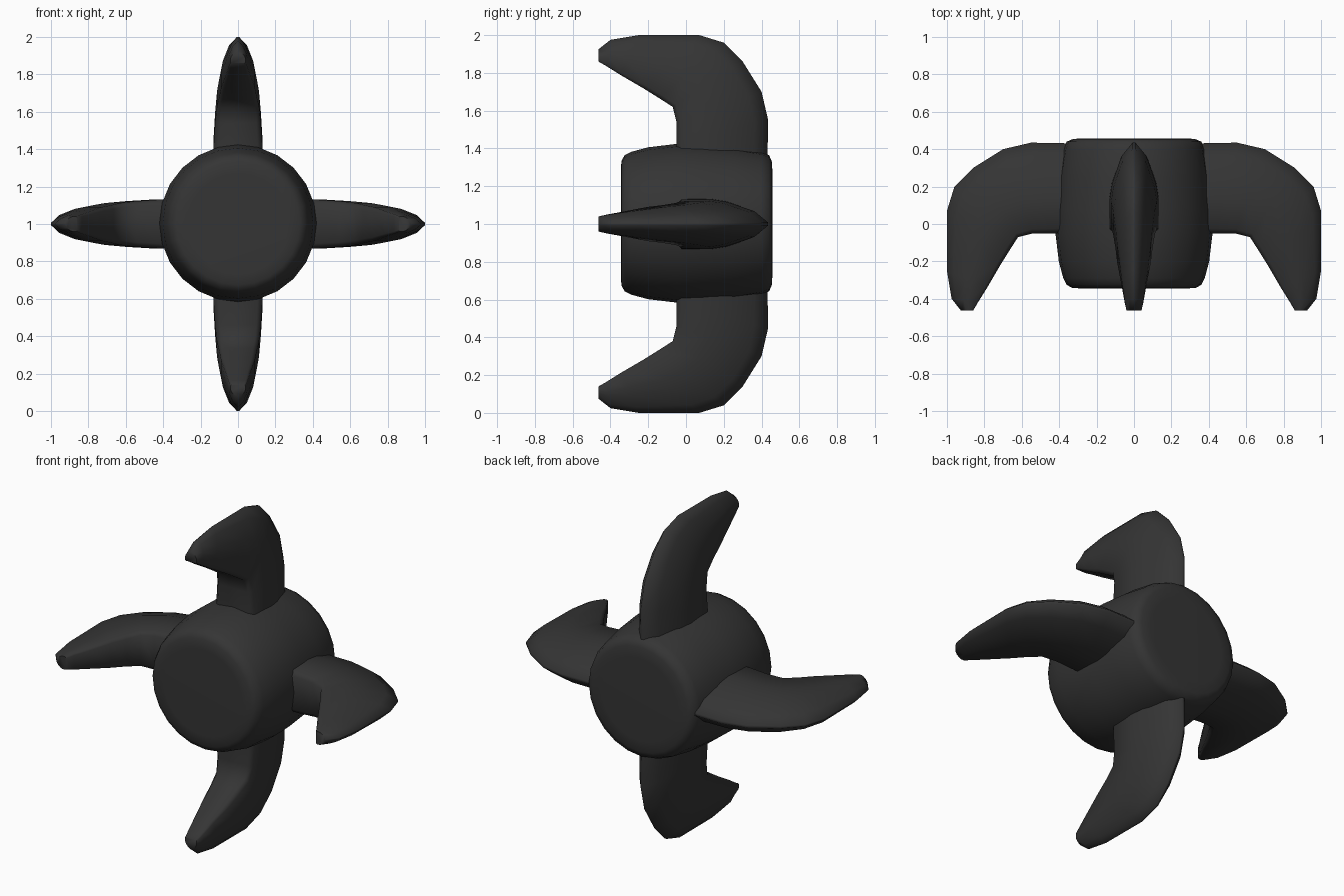
import bpy, bmesh, math
from mathutils import Matrix, Vector

if "Cube" in bpy.data.objects:
    bpy.data.objects.remove(bpy.data.objects["Cube"])

CENTRE = Vector((0, 0, 1.0))
dark = bpy.data.materials.new("dark_plastic")
dark.diffuse_color = (0.035, 0.035, 0.035, 1)
dark.use_nodes = True
dark.node_tree.nodes["Principled BSDF"].inputs["Base Color"].default_value = dark.diffuse_color


def skin(name, rings, angle):
    """Join closed rings of points into a capped, smooth-shaded object."""
    bm = bmesh.new()
    loops = [[bm.verts.new(p) for p in ring] for ring in rings]
    n = len(loops[0])
    for a, b in zip(loops, loops[1:]):
        for i in range(n):
            j = (i + 1) % n
            bm.faces.new((a[i], a[j], b[j], b[i]))
    bm.faces.new(loops[0])
    bm.faces.new(loops[-1])
    bmesh.ops.recalc_face_normals(bm, faces=bm.faces)
    mesh = bpy.data.meshes.new(name)
    bm.to_mesh(mesh)
    bm.free()
    mesh.materials.append(dark)
    obj = bpy.data.objects.new(name, mesh)
    bpy.context.collection.objects.link(obj)
    bpy.ops.object.select_all(action='DESELECT')
    obj.select_set(True)
    bpy.context.view_layer.objects.active = obj
    bpy.ops.object.shade_smooth_by_angle(angle=math.radians(angle))
    return obj


# Hub: rounded barrel turned around the y axis (y, radius)
hub_profile = [(-0.345, 0.27), (-0.342, 0.33), (-0.325, 0.36), (-0.29, 0.378),
               (-0.20, 0.402), (-0.05, 0.42), (0.08, 0.417), (0.25, 0.402),
               (0.40, 0.377), (0.44, 0.36), (0.455, 0.325), (0.458, 0.26)]
SIDES = 24
hub_rings = [[CENTRE + Vector((r * math.cos(k * math.tau / SIDES), y,
                               r * math.sin(k * math.tau / SIDES) + 0.004))
              for k in range(SIDES)] for y, r in hub_profile]
skin("hub", hub_rings, 50)

# Blade stations: inner edge (y, radius), outer edge (y, radius), half thickness
stations = [((-0.04, 0.28), (0.43, 0.28), 0.135),
            ((-0.05, 0.42), (0.435, 0.55), 0.13),
            ((-0.05, 0.54), (0.40, 0.70), 0.122),
            ((-0.07, 0.62), (0.30, 0.86), 0.112),
            ((-0.14, 0.665), (0.20, 0.96), 0.10),
            ((-0.22, 0.715), (0.07, 1.00), 0.09),
            ((-0.34, 0.785), (-0.25, 1.00), 0.065),
            ((-0.42, 0.835), (-0.40, 0.975), 0.05),
            ((-0.463, 0.86), (-0.463, 0.925), 0.04)]
# Cross-section: blunt inner edge, thin outer edge (fraction across, thickness)
section = [(0.0, 0.8), (0.05, 1.0), (0.38, 1.0), (0.55, 0.9), (0.85, 0.52), (1.0, 0.06)]
outline = section + [(t, -w) for t, w in reversed(section)]

for index, side in enumerate(("top", "right", "bottom", "left")):
    turn = Matrix.Rotation(index * math.pi / 2, 3, 'Y')
    rings = []
    for inner, outer, half in stations:
        a, b = Vector((0, *inner)), Vector((0, *outer))
        rings.append([CENTRE + turn @ (a.lerp(b, t) + Vector((w * half, 0, 0)))
                      for t, w in outline])
    skin(side + "_blade", rings, 60)
